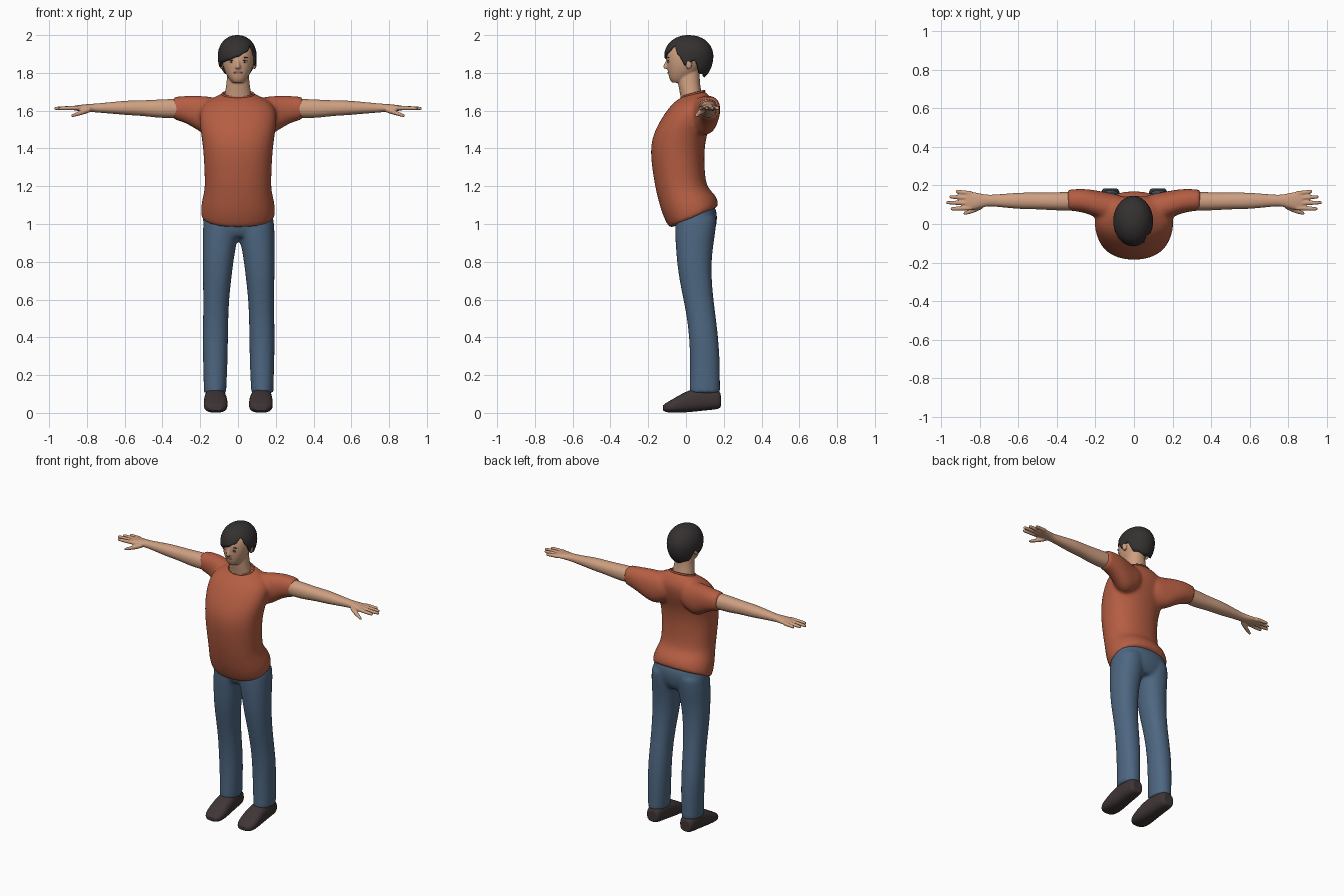
import bpy, bmesh, math
from mathutils import Matrix, Vector

cube = bpy.data.objects.get("Cube")
if cube:
    bpy.data.objects.remove(cube)


def material(name, *rgb):
    m = bpy.data.materials.new(name)
    m.use_nodes = True
    m.diffuse_color = (*rgb, 1)
    bsdf = m.node_tree.nodes["Principled BSDF"]
    bsdf.inputs["Base Color"].default_value = (*rgb, 1)
    bsdf.inputs["Roughness"].default_value = 0.8
    return m


SKIN = material("skin", 0.62, 0.35, 0.22)
HAIR = material("dark hair", 0.035, 0.03, 0.03)
SHIRT = material("rust cotton", 0.46, 0.11, 0.055)
DENIM = material("blue denim", 0.075, 0.135, 0.22)
SHOE = material("dark leather", 0.05, 0.036, 0.036)
LIP = material("lip", 0.42, 0.19, 0.14)
WHITE = material("eye white", 0.6, 0.52, 0.47)

AXES = {"x": lambda p, u, v: (p, u, v),
        "y": lambda p, u, v: (u, p, v),
        "z": lambda p, u, v: (u, v, p)}


def loft(bm, axis, rings, side=1, shift=0, power=2.2, n=16):
    """Skin rings of (position, u0, u1, v0, v1, tilt) along an axis."""
    def ring(r, scale=1):
        p, u0, u1, v0, v1 = r[:5]
        tilt = r[5] if len(r) > 5 else 0
        loop = []
        for i in range(n):
            a = math.tau * (i + 0.5) / n
            c, s = math.cos(a), math.sin(a)
            u = math.copysign(abs(c) ** (2 / power), c) * (u1 - u0) / 2 * scale
            v = math.copysign(abs(s) ** (2 / power), s) * (v1 - v0) / 2 * scale
            x, y, z = AXES[axis](p + tilt * v, u + (u0 + u1) / 2, v + (v0 + v1) / 2)
            loop.append(bm.verts.new((side * x + shift, y, z)))
        return loop
    loops = [ring(rings[0], 0.85)] + [ring(r) for r in rings] + [ring(rings[-1], 0.85)]
    faces = [bm.faces.new(loops[0]), bm.faces.new(loops[-1])]
    for a, b in zip(loops, loops[1:]):
        faces += [bm.faces.new((a[i], a[(i + 1) % n], b[(i + 1) % n], b[i])) for i in range(n)]
    bmesh.ops.recalc_face_normals(bm, faces=faces)


def ball(bm, centre, size, turn=0):
    m = Matrix.Translation(centre) @ Matrix.Rotation(turn, 4, "Y") @ Matrix.Diagonal((*size, 1))
    bmesh.ops.create_uvsphere(bm, u_segments=16, v_segments=10, radius=1, matrix=m)


def finish(name, bm, mat, subdivide=2, voxel=0, smooth=3):
    mesh = bpy.data.meshes.new(name)
    bm.to_mesh(mesh)
    bm.free()
    mesh.materials.append(mat)
    for f in mesh.polygons:
        f.use_smooth = True
    ob = bpy.data.objects.new(name, mesh)
    bpy.context.collection.objects.link(ob)
    if subdivide:
        mod = ob.modifiers.new("round", "SUBSURF")
        mod.levels = mod.render_levels = subdivide
    if voxel:
        mod = ob.modifiers.new("fuse", "REMESH")
        mod.mode = "VOXEL"
        mod.voxel_size = voxel
        mod.use_smooth_shade = True
        mod = ob.modifiers.new("blend", "SMOOTH")
        mod.iterations = smooth
    return ob


# Shirt: body with two sleeves fused together
bm = bmesh.new()
body = [(1.035, -.085, .172, .197, .45), (1.05, -.1, .174, .2, .43), (1.1, -.13, .165, .2, .3),
        (1.15, -.15, .14, .187, .15), (1.2, -.167, .11, .178, 0), (1.3, -.183, .1, .182, 0),
        (1.4, -.192, .1, .188, 0), (1.48, -.175, .115, .2, 0), (1.55, -.138, .14, .21, 0),
        (1.61, -.098, .15, .205, 0), (1.65, -.06, .145, .17, 0), (1.675, -.035, .12, .12, .15),
        (1.688, -.025, .1, .088, .25)]
loft(bm, "z", [(z, -w, w, f, b, t) for z, f, b, w, t in body])
for side in (1, -1):
    loft(bm, "x", [(.06, 0, .15, 1.5, 1.66), (.15, .01, .167, 1.45, 1.677), (.22, .045, .18, 1.5, 1.682),
                   (.28, .063, .184, 1.535, 1.68), (.33, .067, .18, 1.55, 1.675),
                   (.342, .068, .179, 1.553, 1.673)], side)
finish("shirt", bm, SHIRT, voxel=.011, smooth=5)

bpy.ops.mesh.primitive_torus_add(major_radius=.082, minor_radius=.006, major_segments=32, minor_segments=8,
                                 location=(0, .036, 1.688), rotation=(.27, 0, 0))
collar = bpy.context.object
collar.name = "shirt_collar"
collar.scale = (1, .78, 1)
collar.data.materials.append(SHIRT)
bpy.ops.object.shade_smooth()

# Jeans: hips with two legs fused together
bm = bmesh.new()
loft(bm, "z", [(.93, -.15, .15, -.035, .135), (.97, -.185, .185, -.055, .158), (1.02, -.192, .192, -.06, .168),
               (1.08, -.185, .185, -.055, .165), (1.12, -.16, .16, -.05, .13)])
leg = [(1.04, .002, .19, -.06, .165), (.95, .003, .196, -.06, .157), (.9, .013, .196, -.057, .148),
       (.8, .03, .196, -.05, .136), (.7, .042, .194, -.036, .138), (.6, .053, .192, -.015, .147),
       (.5, .057, .193, .004, .16), (.4, .059, .196, .015, .172), (.3, .06, .194, .02, .179),
       (.2, .064, .191, .02, .181), (.12, .068, .189, .017, .182), (.105, .068, .189, .017, .182)]
for side, shift in ((1, 0), (-1, .007)):
    loft(bm, "z", leg, side, shift)
finish("jeans", bm, DENIM, voxel=.011, smooth=4)

# Shoes
shoe = [(.184, .09, .16, .03, .1), (.172, .075, .175, .018, .125), (.1, .068, .18, .012, .135),
        (.03, .061, .183, .004, .128), (-.03, .056, .186, 0, .098), (-.08, .058, .184, 0, .068),
        (-.108, .07, .172, .004, .052), (-.122, .088, .152, .012, .04)]
for name, side, shift in (("left_shoe", 1, 0), ("right_shoe", -1, .003)):
    bm = bmesh.new()
    loft(bm, "y", shoe, side, shift, power=2.6)
    finish(name, bm, SHOE)

# Arms with hands, four spread fingers and a thumb
arm = [(.2, .07, .165, 1.565, 1.66), (.33, .068, .168, 1.56, 1.664), (.42, .07, .164, 1.56, 1.66),
       (.5, .076, .163, 1.572, 1.655), (.58, .076, .164, 1.575, 1.655), (.66, .083, .158, 1.583, 1.647),
       (.75, .094, .15, 1.59, 1.638), (.785, .086, .156, 1.594, 1.636), (.83, .072, .167, 1.597, 1.632),
       (.865, .072, .168, 1.6, 1.627), (.875, .08, .16, 1.604, 1.624)]
fingers = [(.158, .168, .922), (.134, .141, .955), (.108, .111, .972), (.083, .078, .95)]
for name, side in (("left_arm", 1), ("right_arm", -1)):
    bm = bmesh.new()
    loft(bm, "x", arm, side)
    for root, tip, end in fingers:
        rings = []
        for t, r in ((0, .013), (.4, .012), (.8, .011), (1, .008)):
            y, z = root + (tip - root) * t, 1.615 - .003 * t
            rings.append((.84 + (end - .84) * t, y - r, y + r, z - r, z + r))
        loft(bm, "x", rings, side, n=10)
    thumb = [(.78, .08, .115, 1.592, 1.622), (.82, .06, .092, 1.578, 1.608),
             (.855, .05, .075, 1.57, 1.592), (.882, .045, .063, 1.564, 1.58)]
    loft(bm, "x", thumb, side, n=10)
    finish(name, bm, SKIN, voxel=.005, smooth=2)

# Head with neck, nose and ears
bm = bmesh.new()
skull = [(1.748, .03, -.075, 0), (1.765, .047, -.088, .02), (1.8, .068, -.097, .06), (1.84, .082, -.103, .09),
         (1.88, .088, -.105, .11), (1.92, .086, -.1, .115), (1.955, .07, -.08, .1), (1.975, .045, -.05, .07)]
loft(bm, "z", [(z, -w, w, f, b) for z, w, f, b in skull])
neck = [(1.62, .075, -.025, .09), (1.68, .073, -.03, .087), (1.73, .064, -.042, .076),
        (1.78, .059, -.048, .074), (1.83, .055, -.04, .07)]
loft(bm, "z", [(z, -w, w, f, b) for z, w, f, b in neck])
nose = [(1.875, .008, -.104), (1.853, .009, -.112), (1.835, .014, -.125), (1.823, .016, -.119)]
loft(bm, "z", [(z, -w, w, f, -.075) for z, w, f in nose], n=10)
for side in (1, -1):
    ball(bm, (side * .088, .015, 1.848), (.011, .018, .03))
head = finish("head", bm, SKIN, voxel=.005, smooth=3)

# Facial features rest on the surface of the head
bpy.context.view_layer.update()
solid = head.evaluated_get(bpy.context.evaluated_depsgraph_get())


def feature(name, mat, x, z, width, height, turn=0, lift=0):
    hit, spot, normal, index = solid.ray_cast(Vector((x, -1, z)), Vector((0, 1, 0)))
    bm = bmesh.new()
    ball(bm, (x, (spot.y if hit else -.095) - lift, z), (width, .004, height), turn)
    finish(name, bm, mat, subdivide=0)


for label, side in (("left", 1), ("right", -1)):
    feature(label + "_eye", WHITE, side * .036, 1.859, .014, .0055)
    feature(label + "_iris", HAIR, side * .036, 1.859, .0055, .0055, lift=.002)
    feature(label + "_eyelid", HAIR, side * .036, 1.865, .015, .0022, side * .1, .001)
    feature(label + "_eyebrow", HAIR, side * .038, 1.881, .019, .0035, -side * .12)
feature("mouth", LIP, 0, 1.801, .023, .005)

# Hair: a cap whose lower edge follows the swept fringe, sideburns and nape
EDGE = [(-180, 1.775), (-125, 1.795), (-103, 1.865), (-85, 1.83), (-55, 1.855), (-28, 1.868), (0, 1.885),
        (28, 1.91), (50, 1.945), (66, 1.89), (82, 1.835), (103, 1.865), (125, 1.795), (180, 1.775)]


def edge_height(deg):
    for (a, za), (b, zb) in zip(EDGE, EDGE[1:]):
        if deg <= b:
            t = (deg - a) / (b - a)
            return za + (zb - za) * t * t * (3 - 2 * t)
    return EDGE[-1][1]


bm = bmesh.new()
columns, rows = 64, 14
crown = bm.verts.new((-.004, .015, 2))
grid = []
for i in range(columns):
    deg = -180 + 360 * i / columns
    drop = (edge_height(deg) - 1.89) / (.11 if edge_height(deg) > 1.89 else .145)
    column = []
    for j in range(1, rows + 1):
        a = math.acos(drop) * j / rows
        high = math.cos(a)
        r = math.sin(a) ** .92
        phi = math.radians(deg)
        column.append(bm.verts.new((-.004 + .103 * r * math.sin(phi), .015 - .13 * r * math.cos(phi),
                                    1.89 + high * (.11 if high > 0 else .145))))
    grid.append(column)
for i in range(columns):
    a, b = grid[i], grid[(i + 1) % columns]
    bm.faces.new((crown, a[0], b[0]))
    for j in range(rows - 1):
        bm.faces.new((a[j], a[j + 1], b[j + 1], b[j]))
bmesh.ops.recalc_face_normals(bm, faces=bm.faces)
hair = finish("hair", bm, HAIR, subdivide=0)
mod = hair.modifiers.new("thickness", "SOLIDIFY")
mod.thickness = .014
mod.offset = -1
